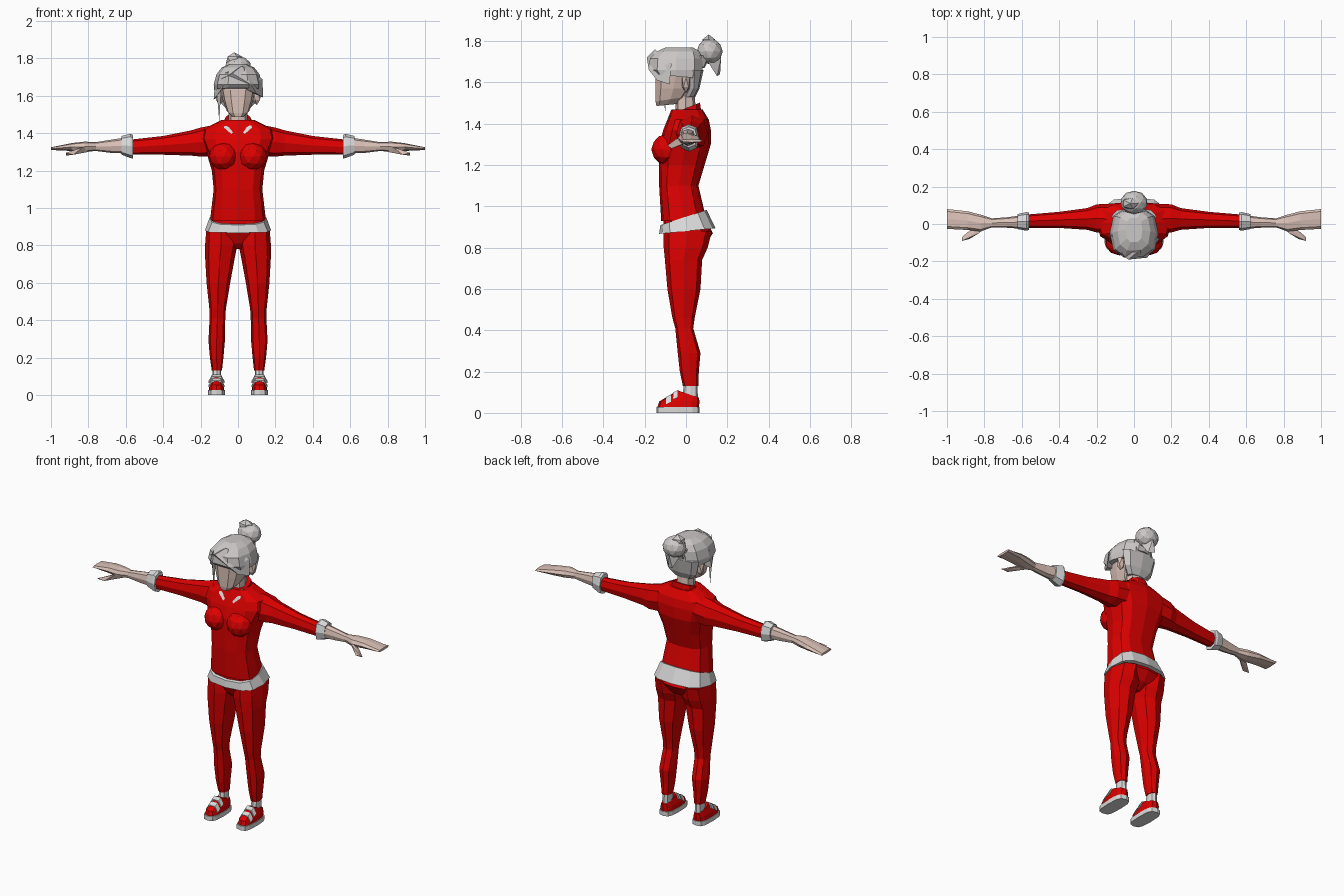
import bpy
import bmesh
from math import cos, sin, pi, copysign
from mathutils import Vector

cube = bpy.data.objects.get("Cube")
if cube:
    bpy.data.objects.remove(cube, do_unlink=True)


def material(name, red, green, blue):
    mat = bpy.data.materials.new(name)
    mat.use_nodes = True
    color = (red, green, blue, 1)
    mat.diffuse_color = color
    mat.node_tree.nodes["Principled BSDF"].inputs["Base Color"].default_value = color
    return mat


cloth = material("red cloth", .72, 0, 0)
trim = material("white trim", .7, .7, .7)
hair = material("silver hair", .6, .57, .57)
skin = material("skin", .7, .53, .47)


def finish(name, bm, mat):
    """Turn a bmesh into a flat shaded object with outward normals."""
    bmesh.ops.recalc_face_normals(bm, faces=bm.faces)
    mesh = bpy.data.meshes.new(name)
    bm.to_mesh(mesh)
    bm.free()
    mesh.materials.append(mat)
    obj = bpy.data.objects.new(name, mesh)
    bpy.context.collection.objects.link(obj)
    return obj


def ring(at, half, low, high, mid=0, slope=0):
    """Cross-section at a height or reach: half width about mid, low to high depth."""
    return at, half, low, high, mid, slope


def loft(name, mat, rings, along="z", sides=10, power=.8, mirror=1):
    """Skin cross-sections along z (width x, depth y) or along x (width y, depth z)."""
    bm = bmesh.new()
    loops = []
    for at, half, low, high, mid, slope in rings:
        loop = []
        for i in range(sides):
            c, s = cos(2 * pi * i / sides), sin(2 * pi * i / sides)
            wide = mid + half * copysign(abs(c) ** power, c)
            deep = (low + high) / 2 + (high - low) / 2 * copysign(abs(s) ** power, s)
            reach = at + slope * deep
            x, y, z = (wide, deep, reach) if along == "z" else (reach, wide, deep)
            loop.append(bm.verts.new((x * mirror, y, z)))
        loops.append(loop)
    for below, above in zip(loops, loops[1:]):
        for i in range(sides):
            j = (i + 1) % sides
            bm.faces.new((below[i], below[j], above[j], above[i]))
    bm.faces.new(loops[0])
    bm.faces.new(loops[-1])
    return finish(name, bm, mat)


def hull(name, mat, points, mirror=1):
    """Faceted solid wrapped around a few points."""
    bm = bmesh.new()
    for x, y, z in points:
        bm.verts.new((x * mirror, y, z))
    found = bmesh.ops.convex_hull(bm, input=bm.verts)
    loose = [v for v in found["geom_interior"] if isinstance(v, bmesh.types.BMVert)]
    bmesh.ops.delete(bm, geom=loose, context="VERTS")
    return finish(name, bm, mat)


def ball(name, mat, center, size, detail=2, mirror=1):
    bm = bmesh.new()
    bmesh.ops.create_icosphere(bm, subdivisions=detail, radius=1)
    for v in bm.verts:
        v.co = Vector(center) + v.co * Vector(size)
        v.co.x *= mirror
    return finish(name, bm, mat)


# Jacket body, hem band, hips, collar and neck
loft("jacket", cloth, [
    ring(at=.93, half=.15, low=-.12, high=.1),
    ring(at=1.1, half=.13, low=-.13, high=.06),
    ring(at=1.2, half=.14, low=-.13, high=.09),
    ring(at=1.3, half=.17, low=-.13, high=.12),
    ring(at=1.37, half=.2, low=-.11, high=.12),
    ring(at=1.42, half=.19, low=-.09, high=.11),
    ring(at=1.47, half=.09, low=-.07, high=.08),
], sides=12, power=.7)
loft("hem_band", trim, [
    ring(at=.88, half=.177, low=-.13, high=.143, slope=.1),
    ring(at=.95, half=.153, low=-.124, high=.1, slope=.33),
], sides=12, power=.7)
loft("hips", cloth, [
    ring(at=.78, half=.03, low=-.05, high=.04),
    ring(at=.81, half=.12, low=-.08, high=.09),
    ring(at=.87, half=.17, low=-.11, high=.13),
    ring(at=.93, half=.15, low=-.11, high=.1),
], sides=12)
loft("collar", cloth, [
    ring(at=1.43, half=.085, low=-.06, high=.08, slope=.1),
    ring(at=1.475, half=.07, low=-.05, high=.07, slope=.4),
])
loft("neck", skin, [
    ring(at=1.44, half=.05, low=-.05, high=.05),
    ring(at=1.56, half=.05, low=-.05, high=.04),
], sides=8)

# Head
loft("head", skin, [
    ring(at=1.5, half=.035, low=-.145, high=-.04, slope=.1),
    ring(at=1.53, half=.06, low=-.15, high=0, slope=.15),
    ring(at=1.57, half=.08, low=-.15, high=.03),
    ring(at=1.63, half=.093, low=-.15, high=.05),
    ring(at=1.7, half=.09, low=-.14, high=.05),
], power=.7)

# Hair cap, nape, swept fringe, loose strand and bun
loft("hair_cap", hair, [
    ring(at=1.625, half=.127, low=-.165, high=.07, slope=-.1),
    ring(at=1.66, half=.13, low=-.184, high=.085),
    ring(at=1.715, half=.115, low=-.18, high=.085),
    ring(at=1.75, half=.088, low=-.145, high=.07),
    ring(at=1.77, half=.045, low=-.1, high=.035),
], power=.75)
loft("hair_nape", hair, [
    ring(at=1.53, half=.06, low=-.01, high=.045),
    ring(at=1.57, half=.1, low=.01, high=.065),
    ring(at=1.66, half=.12, low=0, high=.085),
], sides=8)
hull("swept_fringe", hair, [
    (-.09, -.15, 1.69), (-.03, -.19, 1.72), (.07, -.18, 1.66), (.135, -.08, 1.59),
    (.1, -.14, 1.61), (.13, -.07, 1.69), (.02, -.15, 1.76)])
hull("side_fringe", hair, [
    (-.05, -.18, 1.73), (-.085, -.16, 1.64), (-.13, -.07, 1.58), (-.12, -.06, 1.7),
    (-.1, -.04, 1.6)])
hull("loose_strand", hair, [
    (-.115, -.1, 1.64), (-.09, -.13, 1.64), (-.09, -.09, 1.64), (-.1, -.1, 1.46)])
ball("hair_bun", hair, center=(0, .115, 1.75), size=(.073, .063, .062))
ball("bun_top", hair, center=(-.02, .11, 1.79), size=(.05, .035, .042), detail=1)
hull("bun_tuft", hair, [
    (-.04, .1, 1.71), (.04, .1, 1.71), (0, .17, 1.72), (-.02, .165, 1.64), (.02, .15, 1.63)])
loft("bun_tie", hair, [
    ring(at=1.67, half=.05, low=.04, high=.09),
    ring(at=1.73, half=.06, low=.03, high=.12),
], sides=8)

for name, mirror in (("left", 1), ("right", -1)):
    # Ear and shirt collar point
    ball(name + "_ear", skin, center=(.1, 0, 1.6), size=(.025, .022, .05),
         detail=1, mirror=mirror)
    hull(name + "_shirt_collar", trim, [
        (.005, -.075, 1.435), (.035, -.1, 1.395), (.075, -.085, 1.43),
        (.065, -.04, 1.475), (.03, -.055, 1.465)], mirror=mirror)

    # Bust, sleeve and cuff
    ball(name + "_bust", cloth, center=(.078, -.095, 1.275), size=(.078, .073, .075),
         mirror=mirror)
    loft(name + "_sleeve", cloth, [
        ring(at=.1, half=.085, low=1.28, high=1.45, mid=.025),
        ring(at=.2, half=.075, low=1.275, high=1.43, mid=.03),
        ring(at=.25, half=.058, low=1.28, high=1.415, mid=.027),
        ring(at=.4, half=.043, low=1.285, high=1.385, mid=.022),
        ring(at=.58, half=.035, low=1.285, high=1.365, mid=.015),
    ], along="x", sides=8, mirror=mirror)
    loft(name + "_cuff", trim, [
        ring(at=.562, half=.046, low=1.265, high=1.39, mid=.014),
        ring(at=.575, half=.05, low=1.267, high=1.397, mid=.014),
        ring(at=.622, half=.04, low=1.285, high=1.385, mid=.013),
    ], along="x", sides=8, mirror=mirror)

    # Forearm with mitten shaped hand, and thumb
    loft(name + "_hand", skin, [
        ring(at=.61, half=.035, low=1.292, high=1.375, mid=.01),
        ring(at=.68, half=.028, low=1.295, high=1.365, mid=.008),
        ring(at=.76, half=.024, low=1.305, high=1.352, mid=.006),
        ring(at=.82, half=.045, low=1.3, high=1.355, mid=.005),
        ring(at=.89, half=.05, low=1.305, high=1.347, mid=.018),
        ring(at=1, half=.053, low=1.31, high=1.325, mid=.027),
    ], along="x", sides=8, mirror=mirror)
    hull(name + "_thumb", skin, [
        (.79, -.01, 1.34), (.8, -.01, 1.3), (.83, -.05, 1.325), (.86, -.02, 1.3),
        (.88, -.08, 1.285), (.92, -.09, 1.295), (.92, -.07, 1.28)], mirror=mirror)

    # Trouser leg and sock
    loft(name + "_leg", cloth, [
        ring(at=.13, half=.027, low=-.015, high=.06, mid=.113),
        ring(at=.2, half=.036, low=-.03, high=.062, mid=.114),
        ring(at=.29, half=.044, low=-.04, high=.07, mid=.114),
        ring(at=.41, half=.042, low=-.052, high=.035, mid=.11),
        ring(at=.46, half=.044, low=-.066, high=.042, mid=.109),
        ring(at=.6, half=.063, low=-.09, high=.07, mid=.105),
        ring(at=.74, half=.08, low=-.102, high=.078, mid=.096),
        ring(at=.8, half=.086, low=-.108, high=.105, mid=.09),
        ring(at=.88, half=.08, low=-.11, high=.125, mid=.09),
    ], sides=8, mirror=mirror)
    loft(name + "_sock", trim, [
        ring(at=.07, half=.024, low=-.02, high=.058, mid=.113),
        ring(at=.135, half=.023, low=-.01, high=.055, mid=.113),
    ], sides=8, mirror=mirror)

    # Shoe: sole, upper and two instep straps
    loft(name + "_sole", trim, [
        ring(at=height, half=.045, low=-.143, high=.066, mid=.115) for height in (0, .028)
    ], sides=12, power=.6, mirror=mirror)
    loft(name + "_shoe", cloth, [
        ring(at=.028, half=.041, low=-.138, high=.063, mid=.115),
        ring(at=.055, half=.038, low=-.13, high=.065, mid=.115),
        ring(at=.08, half=.029, low=-.075, high=.063, mid=.115, slope=-.1),
        ring(at=.095, half=.025, low=-.04, high=.058, mid=.115, slope=-.35),
    ], sides=12, power=.7, mirror=mirror)
    for strap, y, z in (("front", -.085, .083), ("back", -.05, .105)):
        arch = [(.115 + across, y + step, z + step / 2 - drop) for step in (-.012, .012)
                for across, drop in ((-.042, .035), (-.023, 0), (.023, 0), (.042, .035))]
        hull(f"{name}_{strap}_strap", trim, arch, mirror=mirror)
